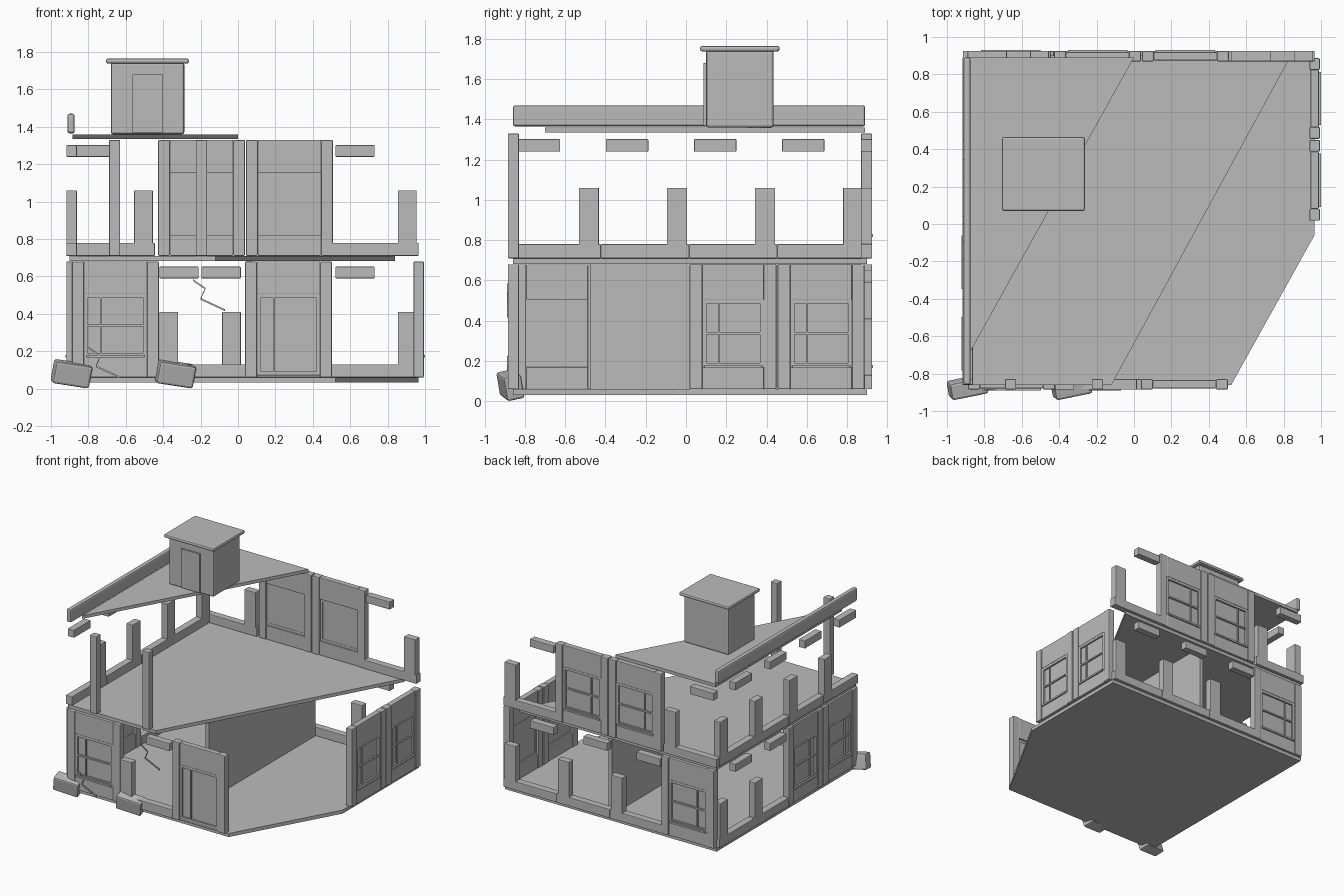
import bpy, bmesh
from mathutils import Vector

cube = bpy.data.objects.get("Cube")
if cube:
    bpy.data.objects.remove(cube, do_unlink=True)

GREY = bpy.data.materials.new("stone_grey")
GREY.use_nodes = True
COLOUR = (0.5, 0.5, 0.5, 1)
GREY.diffuse_color = COLOUR
GREY.node_tree.nodes["Principled BSDF"].inputs["Base Color"].default_value = COLOUR


def finish(name, bm, bevel=0.0):
    bmesh.ops.recalc_face_normals(bm, faces=bm.faces)
    mesh = bpy.data.meshes.new(name)
    bm.to_mesh(mesh)
    bm.free()
    mesh.materials.append(GREY)
    ob = bpy.data.objects.new(name, mesh)
    bpy.context.collection.objects.link(ob)
    if bevel:
        mod = ob.modifiers.new("edge_bevel", "BEVEL")
        mod.width = bevel
        mod.segments = 2
    return ob


def box(name, lo, hi, bevel=0.0):
    bm = bmesh.new()
    bmesh.ops.create_cube(bm, size=1)
    lo, hi = Vector(lo), Vector(hi)
    for v in bm.verts:
        v.co = (lo + hi) / 2 + v.co * (hi - lo)
    return finish(name, bm, bevel)


def prism(name, outline, z0, z1):
    bm = bmesh.new()
    face = bm.faces.new([bm.verts.new((x, y, z0)) for x, y in outline])
    ext = bmesh.ops.extrude_face_region(bm, geom=[face])
    verts = [g for g in ext["geom"] if isinstance(g, bmesh.types.BMVert)]
    bmesh.ops.translate(bm, vec=(0, 0, z1 - z0), verts=verts)
    return finish(name, bm)


class Wall:
    """A wall line: runs along x or y at a fixed offset, out is its outer side."""

    def __init__(self, name, axis, offset, out, width):
        self.name, self.axis, self.offset, self.out, self.width = name, axis, offset, out, width

    def block(self, part, u0, u1, d0, d1, z0, z1, bevel=0.004):
        a, b = sorted((self.offset + self.out * d0, self.offset + self.out * d1))
        lo, hi = ((u0, a, z0), (u1, b, z1)) if self.axis == "x" else ((a, u0, z0), (b, u1, z1))
        box(self.name + "_" + part, lo, hi, bevel)

    def panel(self, u, z, door=False):
        # Posts, sill and lintel around a recessed pane with frame and bars
        w, p, top = self.width, 0.066, z + 0.62
        a, b = u + p, u + w - p
        z0, z1 = (z + 0.012 if door else z + 0.11), z + 0.445
        for s in (u + 0.003, b):
            self.block("panel_post", s, s + p - 0.003, -0.028, 0.028, z, top, 0.006)
        self.block("panel_sill", a, b, -0.022, 0.022, z, z0)
        self.block("panel_lintel", a, b, -0.022, 0.022, z1, top)
        self.block("pane", a, b, -0.008, 0.006, z0, z1, 0)
        f = 0.02
        for s in (a, b - f):
            self.block("frame_side", s, s + f, -0.01, 0.02, z0, z1, 0)
        for s in (z0, z1 - f):
            self.block("frame_rail", a, b, -0.01, 0.02, s, s + f, 0)
        bar = a + (b - a) * 0.27
        self.block("upright_bar", bar - 0.004, bar + 0.004, 0, 0.016, z0 + f, z1 - f, 0)
        if not door:
            mid = (z0 + z1) / 2
            self.block("cross_bar", a + f, b - f, 0, 0.018, mid - 0.006, mid + 0.006, 0)
            self.block("window_ledge", a + 0.01, b - 0.01, 0.01, 0.033, z0 - 0.004, z0 + 0.01, 0)

    def ruin(self, u, z, flip=False):
        # Broken bay: low sill, half-height stub and a floating lintel piece
        w = self.width
        self.block("broken_sill", u, u + w, -0.028, 0.028, z, z + 0.07)
        stub = u + 0.01 if flip else u + w - 0.11
        beam = u + w - 0.235 if flip else u + 0.025
        self.block("broken_stub", stub, stub + 0.1, -0.028, 0.028, z, z + 0.35)
        self.block("broken_lintel", beam, beam + 0.21, -0.028, 0.028, z + 0.53, z + 0.592)


# Floors and roof, broken along slanted lines
prism("ground_floor", [(-0.9, -0.86), (0.52, -0.86), (0.965, -0.06), (0.965, 0.9), (-0.9, 0.9)], 0.032, 0.06)
prism("upper_floor", [(-0.9, -0.86), (-0.12, -0.86), (0.84, 0.9), (-0.9, 0.9)], 0.683, 0.71)
prism("roof", [(-0.885, -0.7), (0.0, 0.89), (-0.885, 0.89)], 1.335, 1.36)

LOW, HIGH = 0.06, 0.71
bay_x, bay_y = 0.47, 0.4375
front = Wall("front_wall", "x", -0.857, -1, bay_x)
back = Wall("back_wall", "x", 0.897, 1, bay_x)
west = Wall("right_wall", "y", -0.89, -1, bay_y)
east = Wall("left_wall", "y", 0.966, 1, bay_y)

# Front: window, broken bay, door
front.panel(-0.89, LOW)
front.ruin(-0.43, LOW, flip=True)
front.panel(0.035, LOW, door=True)
for x in (-0.69, -0.225):
    front.block("upper_post", x, x + 0.06, -0.028, 0.028, HIGH, HIGH + 0.62, 0.006)

# Back, both storeys
for i in range(4):
    u = -0.915 + i * bay_x
    if i == 0:
        back.panel(u + 0.02, LOW)
    else:
        back.ruin(u, LOW)
    if i in (1, 2):
        back.panel(u + 0.015, HIGH)
    else:
        back.ruin(u, HIGH)

# Sides
for i in range(4):
    u = -0.86 + i * bay_y
    if i < 2:
        west.panel(u, LOW)
    else:
        west.ruin(u, LOW)
        east.panel(u, LOW)
    west.ruin(u, HIGH)

# Inner partition
box("partition", (0.045, -0.475, LOW), (0.075, 0.87, 0.683))

# Parapet and roof hut
box("parapet", (-0.912, -0.86, 1.365), (-0.873, 0.89, 1.47), 0.012)
box("roof_hut", (-0.68, 0.1, 1.36), (-0.287, 0.435, 1.745), 0.012)
box("roof_hut_cap", (-0.705, 0.07, 1.738), (-0.263, 0.465, 1.765), 0.01)
box("roof_hut_door", (-0.565, 0.087, 1.37), (-0.4, 0.102, 1.68))

# Rubble blocks
for x in (-0.89, -0.335):
    ob = box("rubble", (-0.1, -0.045, -0.06), (0.1, 0.045, 0.06), 0.012)
    ob.location = (x, -0.872, 0.08)
    ob.rotation_euler = (0.2, 0.15, 0.2)


# Cracks as thin zigzag ribbons
def crack(path):
    bm = bmesh.new()
    rows = []
    for x, z in path:
        rows.append([bm.verts.new((x, y, z + dz)) for y, dz in
                     ((-0.89, -0.005), (-0.89, 0.005), (-0.882, 0.005), (-0.882, -0.005))])
    for r, s in zip(rows, rows[1:]):
        for k in range(4):
            bm.faces.new((r[k], r[k - 1], s[k - 1], s[k]))
    bm.faces.new(rows[0])
    bm.faces.new(rows[-1])
    finish("crack", bm)


zigzag = [(0, 0), (0.065, -0.045), (0.04, -0.1), (0.17, -0.16)]
for x, z in ((-0.24, 0.58), (-0.8, 0.22)):
    crack([(x + a, z + b) for a, b in zigzag])
